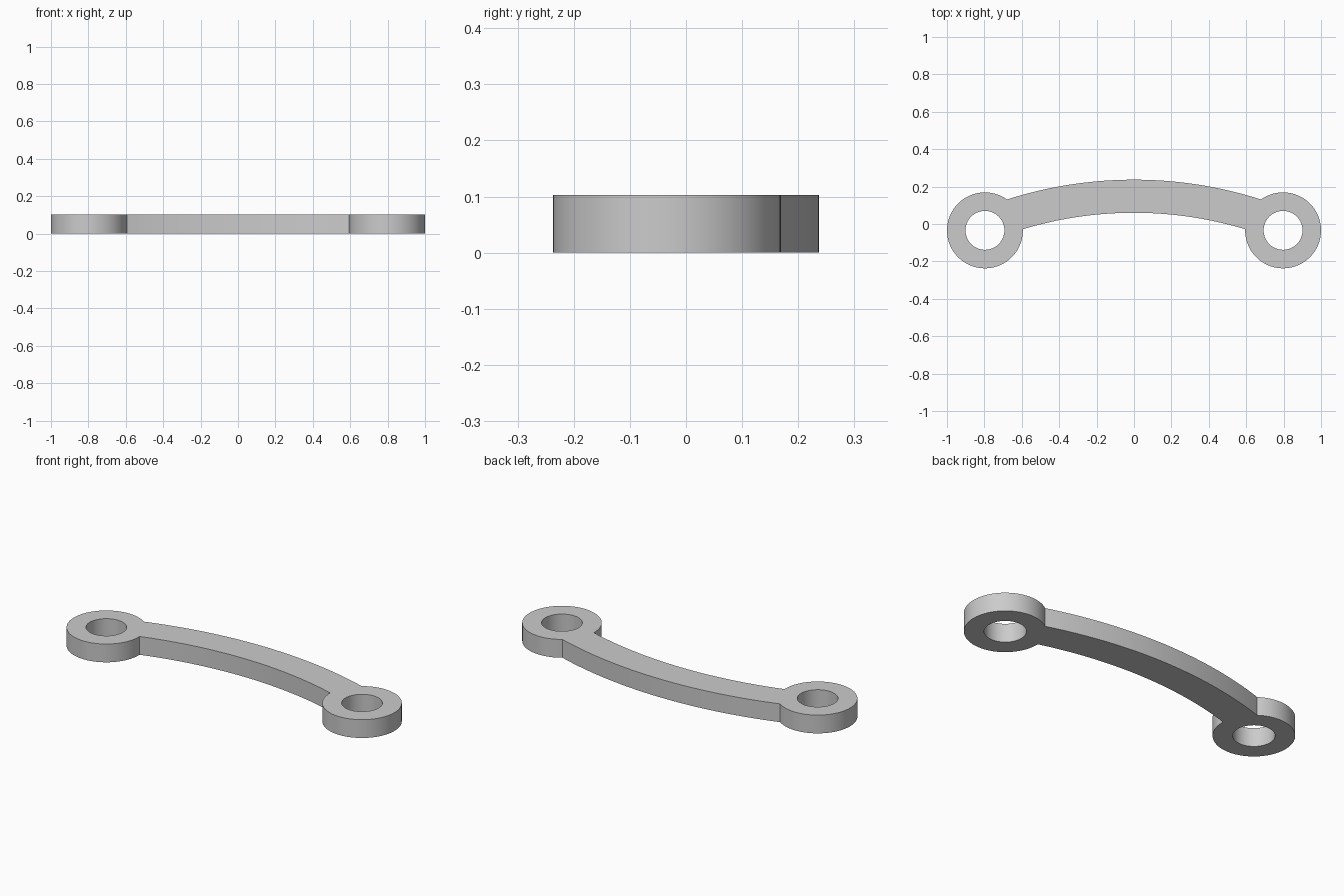
import bpy, bmesh
from math import cos, sin, pi, atan2, sqrt, hypot

cube = bpy.data.objects.get("Cube")
if cube:
    bpy.data.objects.remove(cube, do_unlink=True)

THICK = 0.103
EYE_X, EYE_Y, EYE_R, HOLE_R = 0.797, -0.034, 0.203, 0.104
OUTER_R, INNER_R = 2.23, 2.053
ARC_Y = 0.237 - OUTER_R      # shared centre of both arm arcs


def arc(cx, cy, r, a, b, n):
    return [(cx + r * cos(a + (b - a) * i / n), cy + r * sin(a + (b - a) * i / n))
            for i in range(n + 1)]


def meet(r, side):
    """Point where an arm arc of radius r crosses the right-hand eye circle."""
    dx, dy = EYE_X, EYE_Y - ARC_Y
    d = hypot(dx, dy)
    along = (d * d + r * r - EYE_R ** 2) / (2 * d)
    off = sqrt(r * r - along ** 2)
    return (along * dx - side * off * dy) / d, ARC_Y + (along * dy + side * off * dx) / d


# Outline: eye, top arc, mirrored eye, bottom arc
top, low = meet(OUTER_R, 1), meet(INNER_R, 1)
a_top = atan2(top[1] - EYE_Y, top[0] - EYE_X)
a_low = atan2(low[1] - EYE_Y, low[0] - EYE_X) % (2 * pi) - 2 * pi
eye = arc(EYE_X, EYE_Y, EYE_R, a_low, a_top, 64)
b_top = atan2(top[1] - ARC_Y, top[0])
b_low = atan2(low[1] - ARC_Y, low[0])
outline = eye + arc(0, ARC_Y, OUTER_R, b_top, pi - b_top, 40)[1:-1]
outline += [(-x, y) for x, y in reversed(eye)]
outline += arc(0, ARC_Y, INNER_R, pi - b_low, b_low, 40)[1:-1]
holes = [arc(s * EYE_X, EYE_Y, HOLE_R, 0, 2 * pi, 64)[:-1] for s in (1, -1)]

# Filled flat curve with two holes, extruded to a plate
curve = bpy.data.curves.new("curved_link", 'CURVE')
curve.dimensions = '2D'
curve.fill_mode = 'BOTH'
curve.extrude = THICK / 2
for loop in [outline] + holes:
    spline = curve.splines.new('POLY')
    spline.points.add(len(loop) - 1)
    for point, (x, y) in zip(spline.points, loop):
        point.co = (x, y, 0, 1)
    spline.use_cyclic_u = True
link = bpy.data.objects.new("curved_link", curve)
bpy.context.collection.objects.link(link)
bpy.ops.object.select_all(action='DESELECT')
link.select_set(True)
bpy.context.view_layer.objects.active = link
bpy.ops.object.convert(target='MESH')

# Weld caps to walls and stand the plate on the ground
link = bpy.context.view_layer.objects.active
bm = bmesh.new()
bm.from_mesh(link.data)
bmesh.ops.remove_doubles(bm, verts=bm.verts, dist=0.0001)
bmesh.ops.translate(bm, verts=bm.verts, vec=(0, 0, THICK / 2))
bmesh.ops.recalc_face_normals(bm, faces=bm.faces)
bm.to_mesh(link.data)
bm.free()
bpy.ops.object.shade_smooth_by_angle(angle=pi / 6)

# Plain grey metal
grey = bpy.data.materials.new("light_grey")
grey.use_nodes = True
colour = (0.6, 0.6, 0.6, 1)
grey.diffuse_color = colour
grey.node_tree.nodes["Principled BSDF"].inputs["Base Color"].default_value = colour
link.data.materials.clear()
link.data.materials.append(grey)
